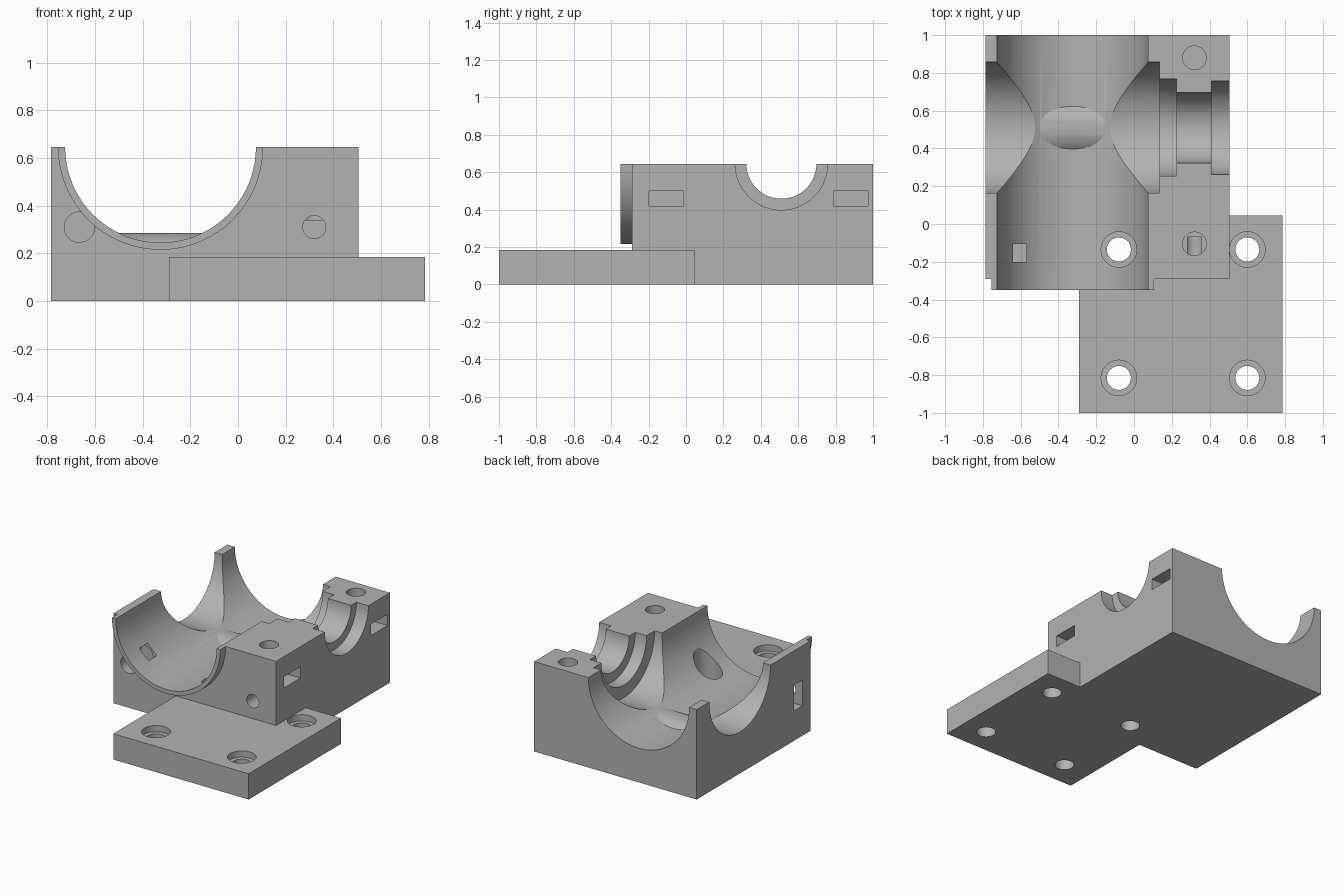
import bpy, bmesh, math
from mathutils import Matrix, Vector

if "Cube" in bpy.data.objects:
    bpy.data.objects.remove(bpy.data.objects["Cube"])

grey = bpy.data.materials.new("plain grey")
grey.diffuse_color = (0.45, 0.45, 0.45, 1)
grey.use_nodes = True
grey.node_tree.nodes["Principled BSDF"].inputs["Base Color"].default_value = grey.diffuse_color

TOP = 0.645              # split plane of the housing
BX, CY = -0.325, 0.51    # main bore x, cross bore y


def make(name, bm):
    bmesh.ops.recalc_face_normals(bm, faces=bm.faces)
    me = bpy.data.meshes.new(name)
    bm.to_mesh(me)
    bm.free()
    me.materials.append(grey)
    ob = bpy.data.objects.new(name, me)
    bpy.context.collection.objects.link(ob)
    return ob


def box(name, x0, x1, y0, y1, z0, z1):
    bm = bmesh.new()
    size = Matrix.Diagonal((x1 - x0, y1 - y0, z1 - z0, 1))
    mid = Matrix.Translation(((x0 + x1) / 2, (y0 + y1) / 2, (z0 + z1) / 2))
    bmesh.ops.create_cube(bm, size=1, matrix=mid @ size)
    return make(name, bm)


def rod(name, a, b, r, n=64):
    """Cylinder from point a to point b."""
    a, b = Vector(a), Vector(b)
    rot = (b - a).to_track_quat('Z', 'Y').to_matrix().to_4x4()
    bm = bmesh.new()
    bmesh.ops.create_cone(bm, cap_ends=True, segments=n, radius1=r, radius2=r,
                          depth=(b - a).length,
                          matrix=Matrix.Translation((a + b) / 2) @ rot)
    return make(name, bm)


def combine(target, tool, op):
    mod = target.modifiers.new(op, 'BOOLEAN')
    mod.operation, mod.object, mod.solver = op, tool, 'EXACT'
    bpy.context.view_layer.objects.active = target
    bpy.ops.object.modifier_apply(modifier=mod.name)
    bpy.data.objects.remove(tool)


# Housing block with the round front collar
body = box("bearing_housing", -0.785, 0.505, -0.29, 1.0, 0, TOP)
collar = rod("collar", (BX, -0.35, TOP), (BX, -0.1, TOP), 0.43, 128)
combine(collar, box("upper_half", -1, 1, -1, 1, TOP, 2), 'DIFFERENCE')
combine(body, collar, 'UNION')

# Mounting plate
combine(body, box("mounting_plate", -0.29, 0.785, -1, 0.045, 0, 0.185), 'UNION')

# Main bore, then stepped cross bore
combine(body, rod("main_bore", (BX, -2, TOP), (BX, 2, TOP), 0.40, 128), 'DIFFERENCE')
for x0, x1, r in ((-1, 0.135, 0.347), (0.1, 0.225, 0.257),
                  (0.2, 0.43, 0.187), (0.41, 1, 0.247)):
    combine(body, rod("cross_bore", (x0, CY, TOP), (x1, CY, TOP), r, 96), 'DIFFERENCE')

# Low rounded rib across the floor of the main bore
bm = bmesh.new()
R, zc = 0.18, 0.105
ring = [bm.verts.new((BX - 0.185, CY + R * math.sin(t), zc + R * math.cos(t)))
        for t in (math.radians(-50 + 5 * i) for i in range(21))]
ext = bmesh.ops.extrude_face_region(bm, geom=[bm.faces.new(ring)])
bmesh.ops.translate(bm, vec=(0.37, 0, 0),
                    verts=[v for v in ext["geom"] if isinstance(v, bmesh.types.BMVert)])
combine(body, make("floor_rib", bm), 'UNION')

# Counterbored mounting holes
for x in (-0.08, 0.6):
    for y in (-0.135, -0.815):
        combine(body, rod("screw_hole", (x, y, -0.2), (x, y, 0.3), 0.0635, 48), 'DIFFERENCE')
        combine(body, rod("counterbore", (x, y, 0.14), (x, y, 0.6), 0.094, 48), 'DIFFERENCE')

# Clamp screw holes from the top with nut slots from the right side
for y in (-0.105, 0.88):
    combine(body, rod("clamp_hole", (0.32, y, 0.34), (0.32, y, 0.8), 0.0625, 48), 'DIFFERENCE')
    combine(body, box("nut_slot", 0.225, 0.6, y - 0.0925, y + 0.0925, 0.42, 0.50), 'DIFFERENCE')

# Front screw holes and the left nut slot
for x, r, y1 in ((-0.665, 0.0635, -0.06), (0.32, 0.048, -0.07)):
    cut = rod("front_hole", (x, -0.6, 0.31), (x, y1, 0.31), r, 48)
    if x < 0:   # stop at the block face so the collar stays whole
        combine(cut, box("collar_guard", -1, 0, -0.7, -0.29, 0, 1), 'DIFFERENCE')
    combine(body, cut, 'DIFFERENCE')
combine(body, box("left_nut_slot", -0.9, -0.57, -0.2, -0.105, 0.215, 0.40), 'DIFFERENCE')

# Smooth bores, sharp edges
bpy.ops.object.select_all(action='DESELECT')
body.select_set(True)
bpy.context.view_layer.objects.active = body
bpy.ops.object.shade_smooth_by_angle(angle=math.radians(25))
